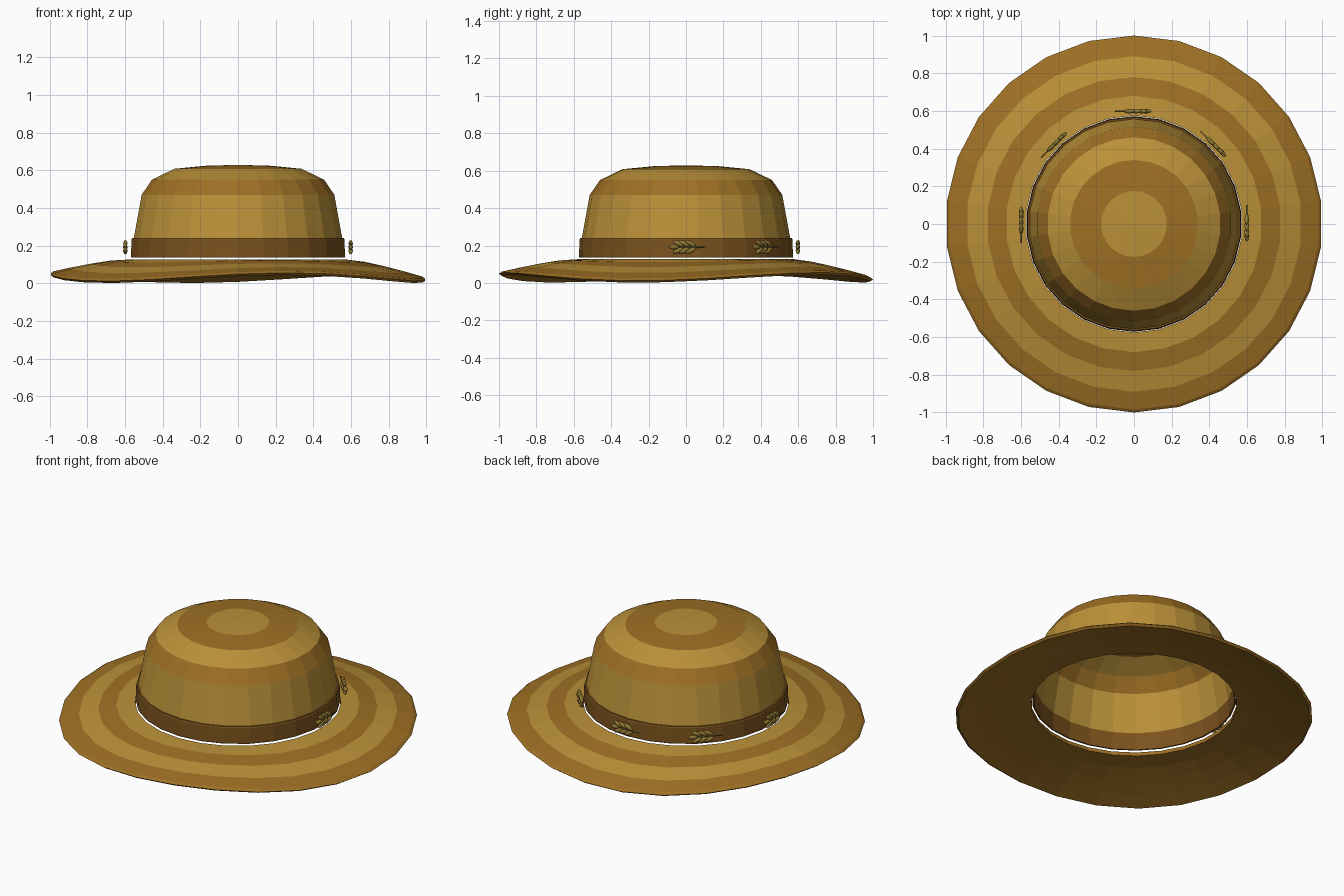
import bpy, bmesh
from math import sin, cos, pi, radians
from mathutils import Matrix, Vector

if "Cube" in bpy.data.objects:
    bpy.data.objects.remove(bpy.data.objects["Cube"])

SIDES = 26

def material(name, rgb):
    m = bpy.data.materials.new(name)
    m.diffuse_color = (*rgb, 1)
    m.use_nodes = True
    m.node_tree.nodes["Principled BSDF"].inputs["Base Color"].default_value = m.diffuse_color
    return m

STRAW = material("light_straw", (0.49, 0.28, 0.04))
DARK = material("dark_straw", (0.34, 0.16, 0.018))
BAND = material("band_brown", (0.20, 0.085, 0.012))
WHEAT = material("wheat", (0.27, 0.18, 0.03))

def finish(name, bm, mats, smooth=False):
    bmesh.ops.recalc_face_normals(bm, faces=bm.faces)
    for f in bm.faces:
        f.smooth = smooth
    me = bpy.data.meshes.new(name)
    bm.to_mesh(me)
    bm.free()
    for m in mats:
        me.materials.append(m)
    ob = bpy.data.objects.new(name, me)
    bpy.context.collection.objects.link(ob)
    return ob

def lathe(name, profile, mats, stripes, closed=False, sides=SIDES, warp=None, smooth=False):
    """Spin (r, z) points round the z axis; stripes gives a material index per band."""
    bm = bmesh.new()
    rings = []
    for r, z in profile:
        if r == 0:
            rings.append([bm.verts.new((0, 0, z))] * sides)
            continue
        ring = []
        for i in range(sides):
            a = pi / 2 + 2 * pi * i / sides
            dz = warp(r, a) if warp else 0
            ring.append(bm.verts.new((r * cos(a), r * sin(a), z + dz)))
        rings.append(ring)
    pairs = list(zip(rings, rings[1:]))
    if closed:
        pairs.append((rings[-1], rings[0]))
    for k, (lo, hi) in enumerate(pairs):
        for i in range(sides):
            j = (i + 1) % sides
            corners = [lo[i], lo[j], hi[j], hi[i]]
            f = bm.faces.new(list(dict.fromkeys(corners)))
            f.material_index = stripes[k]
    return finish(name, bm, mats, smooth)

# Wavy striped brim with a thin closed section
def wave(r, a):
    return 0.022 * sin(3 * a - pi / 4) * max(0, (r - 0.575) / 0.425)

top = [(0.575, 0.127), (0.68, 0.116), (0.78, 0.096), (0.89, 0.070), (0.985, 0.045)]
under = [(r, z - 0.022) for r, z in reversed(top)]
lathe("brim", top + [(1.0, 0.034)] + under, [STRAW, DARK],
      [0, 1, 0, 1, 1, 1, 1, 1, 1, 1, 1], closed=True, warp=wave)

# Striped crown shell
lathe("crown", [(0.566, 0.145), (0.557, 0.24), (0.515, 0.47), (0.46, 0.55), (0.34, 0.608),
                (0.175, 0.624), (0, 0.629)], [STRAW, DARK], [1, 0, 1, 0, 1, 0])

# Hat band
lathe("hat_band", [(0.562, 0.137), (0.571, 0.137), (0.572, 0.146), (0.569, 0.232),
                   (0.566, 0.24), (0.555, 0.24)], [BAND], [0] * 6, closed=True)

# Wheat sprigs round the back half: paired grains on a thin stem
def grain(bm, base, pitch, length, frame):
    local = (Matrix.Translation(base) @ Matrix.Rotation(pitch, 4, 'X')
             @ Matrix.Translation((0, -length / 2, 0))
             @ Matrix.Diagonal((0.012, length / 2, 0.013, 1)))
    bmesh.ops.create_uvsphere(bm, u_segments=8, v_segments=6, radius=1, matrix=frame @ local)

for n in range(5):
    frame = Matrix.Rotation(radians(45 * n), 4, 'Z') @ Matrix.Translation((0.598, 0, 0.192))
    bm = bmesh.new()
    for y in (0.055, 0.02, -0.012):
        for s in (-1, 1):
            grain(bm, Vector((0, y, s * 0.004)), -s * radians(27), 0.066, frame)
    grain(bm, Vector((0, -0.035, 0)), 0, 0.058, frame)
    bmesh.ops.create_cone(bm, cap_ends=True, segments=6, radius1=0.004, radius2=0.004, depth=0.14,
                          matrix=frame @ Matrix.Translation((0, 0.03, 0)) @ Matrix.Rotation(pi / 2, 4, 'X'))
    finish(f"wheat_sprig_{n + 1}", bm, [WHEAT], smooth=True)
